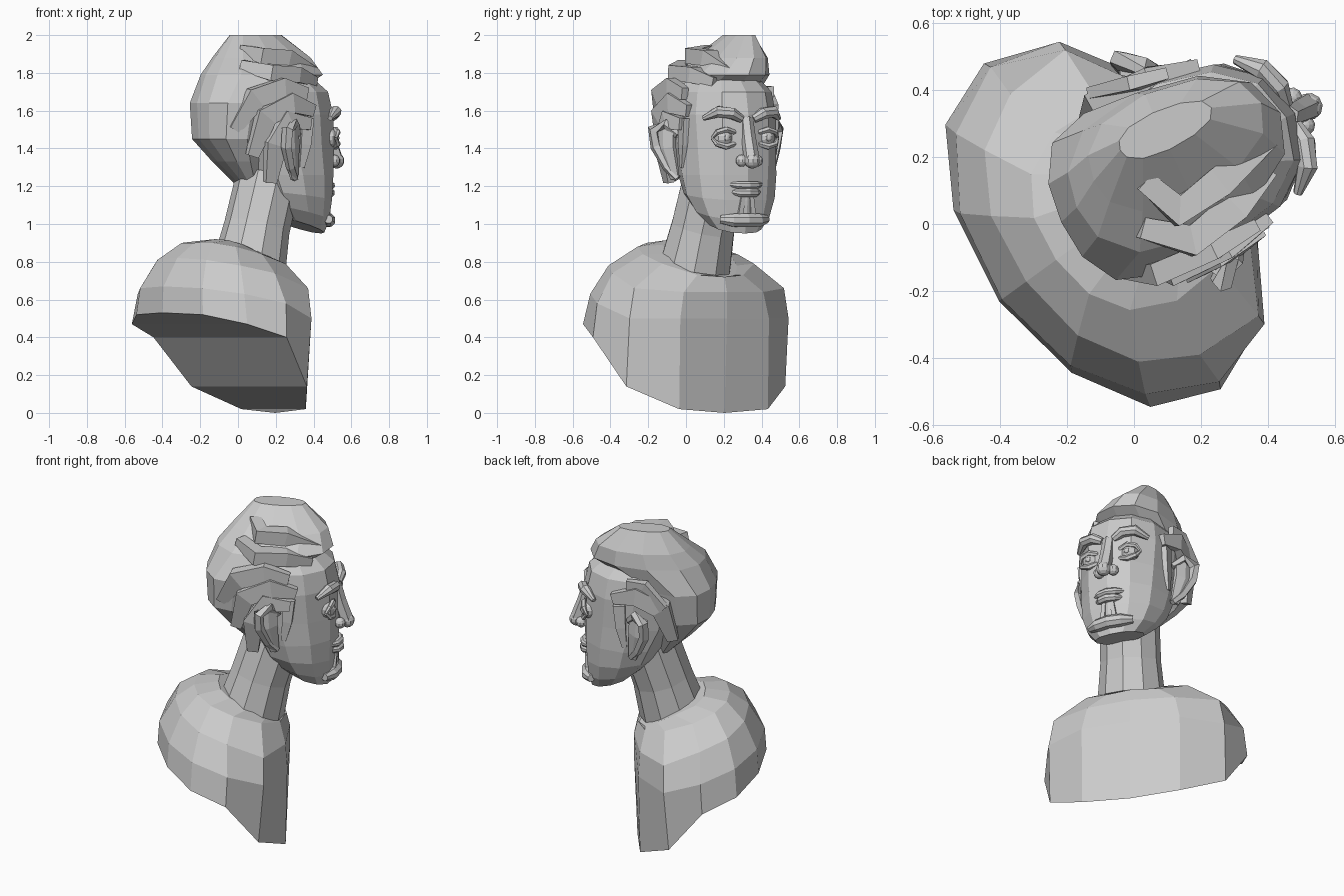
import bpy, bmesh
from math import sin, cos, pi, radians
from mathutils import Matrix, Vector

# local frames: x = forward, y = left; bust and head are turned differently
BUST = Matrix.Translation((-.03, .04, 0)) @ Matrix.Rotation(radians(36), 4, 'Z')
HEAD = Matrix.Translation((.2, .2, 0)) @ Matrix.Rotation(radians(25), 4, 'Z')
WORLD = Matrix.Identity(4)


def finish(name, bm, M):
    bmesh.ops.recalc_face_normals(bm, faces=bm.faces[:])
    me = bpy.data.meshes.new(name)
    bm.transform(M)
    bm.to_mesh(me)
    bm.free()
    ob = bpy.data.objects.new(name, me)
    bpy.context.collection.objects.link(ob)
    return ob


def loft(name, rings, M, pair_bottom=False):
    bm = bmesh.new()
    vs = [[bm.verts.new(p) for p in r] for r in rings]
    n = len(rings[0])
    for a, b in zip(vs, vs[1:]):
        for i in range(n):
            j = (i + 1) % n
            bm.faces.new((a[i], a[j], b[j], b[i]))
    bm.faces.new(vs[-1])
    if pair_bottom:                      # stepped underside from left to right
        b = vs[0]
        bm.faces.new((b[0], b[1], b[-1]))
        for i in range(1, n // 2 - 1):
            bm.faces.new((b[i], b[i + 1], b[n - i - 1], b[n - i]))
        bm.faces.new((b[n // 2 - 1], b[n // 2], b[n // 2 + 1]))
    else:
        bm.faces.new(vs[0])
    return finish(name, bm, M)


def mirrored(half):
    return half + [(f, -l, z) for f, l, z in half[-2:0:-1]]


def oval(z, w, front, back, lc=0, tilt=0):
    shape = [(0, 1), (.5, .94), (.86, .74), (1, .45), (.85, .17), (.45, .03), (0, 0)]
    half = [(back + t * (front - back), l * w, z + tilt * (t - .5)) for l, t in shape]
    return [(f, l + lc, zz) for f, l, zz in mirrored(half)]


def tube(name, path, radii, M=HEAD, n=8, flat=1, ref=(1, 0, 0)):
    path = [Vector(p) for p in path]
    rings = []
    for i, p in enumerate(path):
        t = (path[min(i + 1, len(path) - 1)] - path[max(i - 1, 0)]).normalized()
        side = t.cross(Vector(ref)).normalized()
        up = side.cross(t)
        rings.append([p + radii[i] * (side * cos(a) + up * sin(a) * flat)
                      for a in ((k + .5) * 2 * pi / n for k in range(n))])
    return loft(name, rings, M)


def ball(name, p, r, scale=(1, 1, 1), M=HEAD):
    bm = bmesh.new()
    bmesh.ops.create_uvsphere(bm, u_segments=10, v_segments=7, radius=r)
    bmesh.ops.scale(bm, verts=bm.verts, vec=scale)
    bmesh.ops.translate(bm, verts=bm.verts, vec=p)
    return finish(name, bm, M)


# shoulders and chest: back-to-front half rings (forward, left, z)
loft("bust", [mirrored(h) for h in (
    [(-.46, 0, .53), (-.41, .3, .52), (-.28, .52, .47), (-.08, .6, .40),
     (.11, .52, .14), (.27, .29, .02), (.28, 0, 0)],
    [(-.45, 0, .67), (-.4, .28, .66), (-.27, .48, .63), (-.07, .58, .58),
     (.14, .52, .5), (.28, .29, .5), (.3, 0, .5)],
    [(-.36, 0, .82), (-.33, .22, .81), (-.23, .39, .78), (-.07, .48, .74),
     (.14, .49, .66), (.27, .26, .64), (.3, 0, .64)],
    [(-.25, 0, .9), (-.23, .14, .9), (-.16, .25, .88), (-.03, .31, .84),
     (.13, .3, .79), (.24, .15, .73), (.28, 0, .72)],
    [(-.11, 0, .92), (-.1, .1, .915), (-.05, .17, .89), (.07, .19, .84),
     (.17, .16, .78), (.24, .1, .73), (.27, 0, .71)])], BUST, True)

# neck
tube("neck", [(.06, .05, .78), (.1, .09, .98), (.16, .15, 1.24)], [.195, .175, .172], WORLD, 10)

# head
loft("head", [oval(*r) for r in (
    (.99, .145, .265, .02, 0, -.08), (1.06, .205, .285, -.06, 0, -.08),
    (1.15, .245, .297, -.13, 0, -.05), (1.26, .26, .305, -.18), (1.4, .265, .312, -.26),
    (1.58, .272, .308, -.3), (1.7, .252, .28, -.28), (1.82, .15, .14, -.18))], HEAD)

# hair mass: nape, back of head, hairline, raised crest leaning to one side
loft("hair", [oval(*r) for r in (
    (1.2, .1, -.12, -.2), (1.33, .18, -.1, -.34), (1.45, .24, -.07, -.45),
    (1.64, .265, -.02, -.46), (1.79, .235, .27, -.4, .02), (1.88, .17, .23, -.32, .07),
    (2.0, .06, .09, -.21, .12))], HEAD)

# swept strands over the crown (world coordinates)
for path in ([(.4, .25, 1.8), (.25, .12, 1.88), (.13, .04, 1.89), (.03, .13, 1.92)],
             [(.4, .16, 1.75), (.3, .05, 1.79), (.17, -.05, 1.8), (.02, -.01, 1.84)]):
    tube("crown_strand", path, [.04, .065, .065, .045], WORLD, 4, .9, (0, 0, 1))
# small tuft on the far side
tube("side_tuft", [(.1, .45, 1.7), (0, .42, 1.7), (-.12, .39, 1.58)], [.04, .05, .04],
     WORLD, 4, .6, (0, 1, 0))

for s, side in ((1, "left"), (-1, "right")):
    # strands around the temple and behind the ear
    strands = [[(.1, .25, 1.6), (-.04, .28, 1.64), (-.19, .28, 1.57), (-.25, .24, 1.36)]]
    if s < 0:
        strands += [[(.06, .255, 1.69), (-.08, .265, 1.72), (-.24, .26, 1.67), (-.34, .21, 1.5)],
                    [(.07, .275, 1.53), (-.06, .29, 1.55), (-.14, .29, 1.42), (-.15, .25, 1.22)]]
    for path in strands:
        tube(side + "_hair_strand", [(f, s * l, z) for f, l, z in path],
             [.045, .075, .08, .045], n=4, flat=.6, ref=(0, 1, 0))
    # sideburn
    tube(side + "_sideburn", [(.06, s * .26, 1.56), (.05, s * .262, 1.42), (.03, s * .26, 1.3)],
         [.05, .04, .02], n=4, flat=.5, ref=(0, 1, 0))
    # ear: raised rim and inner plate
    tube(side + "_ear_rim", [(f, s * l, z) for f, l, z in (
        (0, .27, 1.47), (-.04, .32, 1.53), (-.1, .365, 1.5), (-.1, .35, 1.41),
        (-.055, .305, 1.3), (-.01, .265, 1.24))], [.02, .028, .032, .03, .025, .02], n=5)
    tube(side + "_ear_plate", [(-.06, s * .31, 1.51), (-.055, s * .31, 1.4), (-.02, s * .275, 1.24)],
         [.065, .065, .03], n=6, flat=.4, ref=(.5, s, 0))
    # eye, lids and brow
    ball(side + "_eye", (.255, s * .122, 1.455), .052)
    ball(side + "_pupil", (.302, s * .122, 1.455), .017, (.6, 1, 1))
    for k, part in ((1, "upper"), (-1, "lower")):
        tube(f"{side}_{part}_lid", [(.262 + .03 * sin(a), s * (.122 - .07 * cos(a)),
             1.455 + k * .045 * sin(a)) for a in (0, pi / 4, pi / 2, 3 * pi / 4, pi)],
             [.008, .015, .017, .015, .008], n=6)
    tube(side + "_brow", [(.295, s * .035, 1.555), (.3, s * .09, 1.585), (.275, s * .16, 1.595),
                          (.215, s * .22, 1.56)], [.022, .032, .032, .014])
    # nostril wing
    ball(side + "_nostril", (.32, s * .045, 1.335), .032)

# nose
tube("nose_bridge", [(.285, 0, 1.56), (.31, 0, 1.46), (.35, 0, 1.34)], [.035, .038, .042], n=6)
ball("nose_tip", (.355, 0, 1.335), .042)

# lips, ridges below the lips and chin
for name, z, w, r, f in (("upper_lip", 1.205, .09, .021, .3), ("lower_lip", 1.165, .075, .024, .3),
                         ("chin", 1.02, .135, .037, .275)):
    tube(name, [(f - .03, -w, z + .005), (f, -w * .55, z), (f + .012, 0, z),
                (f, w * .55, z), (f - .03, w, z + .005)], [r * .6, r, r * 1.05, r, r * .6])
for l in (-.03, .03):
    tube("chin_ridge", [(.29, l * .8, 1.15), (.28, l * 1.3, 1.03)], [.016, .02], n=4)
